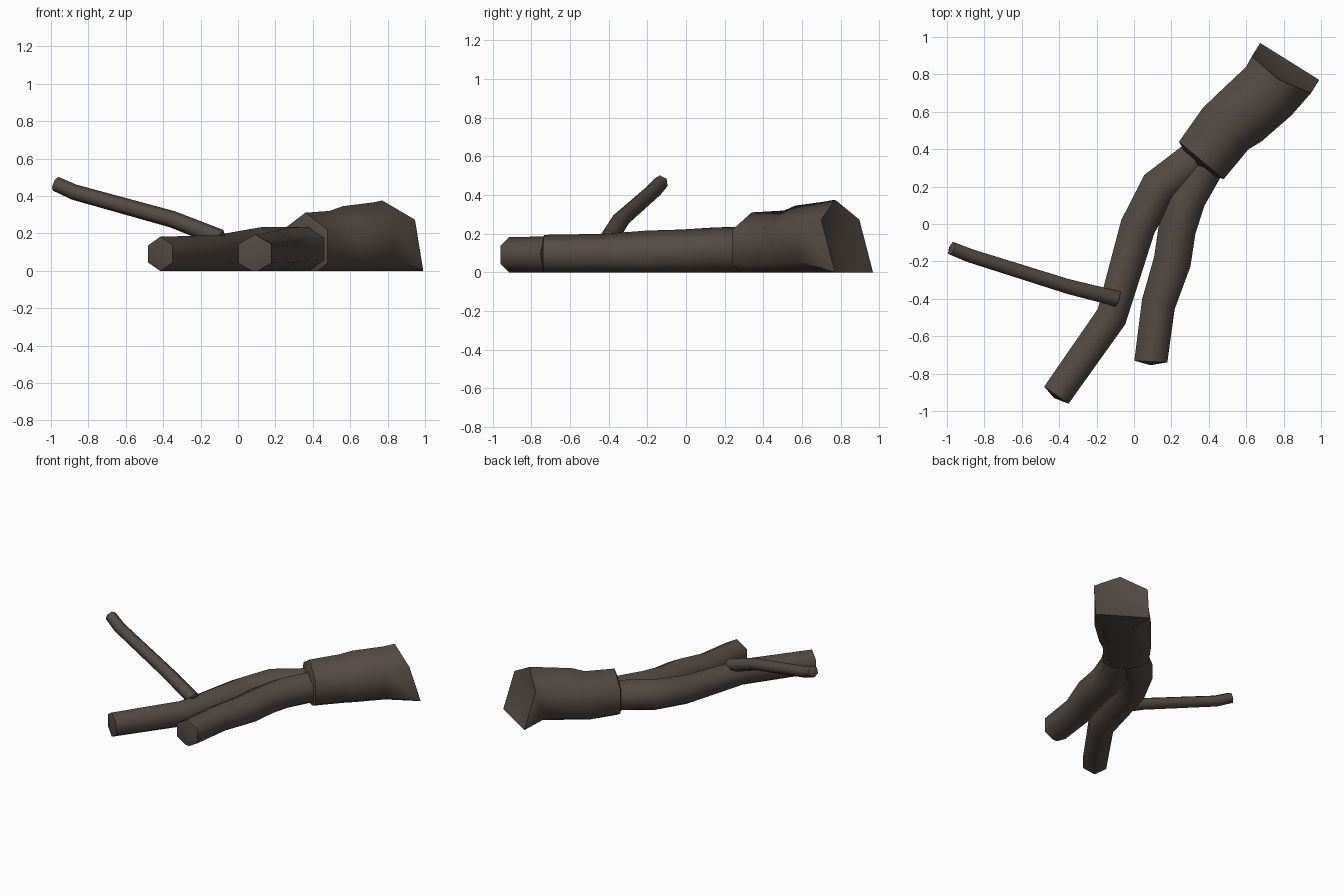
import bpy, bmesh, math
from mathutils import Vector

cube = bpy.data.objects.get("Cube")
if cube:
    bpy.data.objects.remove(cube, do_unlink=True)

bark = bpy.data.materials.new("dark_bark")
bark.use_nodes = True
bark_colour = (0.088, 0.069, 0.057, 1)
bark.diffuse_color = bark_colour
bark.node_tree.nodes["Principled BSDF"].inputs["Base Color"].default_value = bark_colour

SIDES = 6


def limb(name, rings, start_dome=0.02, end_dome=0.02, flare=False):
    """Hexagonal tube through rings of (x, y, z, radius, heading, lean), flat on the ground."""
    bm = bmesh.new()
    loops, middles = [], []
    for x, y, z, radius, heading, lean in rings:
        h, tilt = math.radians(heading), math.radians(lean)
        side = Vector((math.cos(h), math.sin(h), 0))
        ahead = Vector((-math.sin(h), math.cos(h), 0))
        up = Vector((0, 0, math.cos(tilt))) + ahead * math.sin(tilt)
        middle = Vector((x, y, z))
        middles.append((middle, side.cross(up)))
        loop = []
        for i in range(SIDES):
            a = math.tau * i / SIDES
            loop.append(bm.verts.new(middle + (side * math.sin(a) + up * math.cos(a)) * radius))
        loops.append(loop)
    # root flare: the lower corners of the broken end reach the ground
    if flare:
        for v in loops[-1]:
            if v.co.z < rings[-1][2]:
                v.co += up * (-v.co.z / up.z)
    for a, b in zip(loops, loops[1:]):
        for i in range(SIDES):
            j = (i + 1) % SIDES
            bm.faces.new((a[i], a[j], b[j], b[i]))
    # shallow pointed or hollow ends
    for loop, (middle, axis), depth in ((loops[0], middles[0], start_dome),
                                        (loops[-1], middles[-1], -end_dome)):
        tip = bm.verts.new(middle + axis * depth)
        for i in range(SIDES):
            bm.faces.new((loop[i], loop[(i + 1) % SIDES], tip))
    # flatten the underside on the ground
    cut = bmesh.ops.bisect_plane(bm, geom=bm.verts[:] + bm.edges[:] + bm.faces[:],
                                 plane_co=(0, 0, 0), plane_no=(0, 0, -1), clear_outer=True)
    rim = [e for e in cut["geom_cut"] if isinstance(e, bmesh.types.BMEdge)]
    if rim:
        bmesh.ops.holes_fill(bm, edges=[e for e in bm.edges if e.is_boundary], sides=0)
    bmesh.ops.recalc_face_normals(bm, faces=bm.faces[:])
    mesh = bpy.data.meshes.new(name)
    bm.to_mesh(mesh)
    bm.free()
    mesh.materials.append(bark)
    obj = bpy.data.objects.new(name, mesh)
    bpy.context.collection.objects.link(obj)
    bpy.ops.object.select_all(action="DESELECT")
    obj.select_set(True)
    bpy.context.view_layer.objects.active = obj
    bpy.ops.object.shade_smooth_by_angle(angle=math.radians(62))
    return obj


# thick broken trunk
limb("trunk", [
    (0.36, 0.34, 0.13, 0.18, -40, 0),
    (0.49, 0.51, 0.13, 0.19, -42, 0),
    (0.56, 0.565, 0.145, 0.20, -46, 0),
    (0.72, 0.71, 0.16, 0.205, -47, 0),
    (0.805, 0.825, 0.17, 0.215, -32, -17),
], start_dome=0.06, end_dome=-0.04, flare=True)

# two long forks lying on the ground
limb("right_fork", [
    (-0.415, -0.915, 0.09, 0.092, -35, 0),
    (-0.12, -0.495, 0.093, 0.097, -29, 0),
    (0.02, -0.015, 0.105, 0.11, -22, 0),
    (0.13, 0.195, 0.118, 0.116, -42, 0),
    (0.36, 0.37, 0.12, 0.115, -47, 0),
])
limb("left_fork", [
    (0.09, -0.735, 0.092, 0.102, -3, 0),
    (0.13, -0.43, 0.094, 0.105, -17, 0),
    (0.205, -0.2, 0.1, 0.116, -15, 0),
    (0.23, -0.03, 0.105, 0.116, -12, 0),
    (0.28, 0.13, 0.113, 0.118, -18, 0),
    (0.38, 0.31, 0.117, 0.118, -25, 0),
])

# thin raised twig
limb("twig", [
    (-0.09, -0.40, 0.172, 0.048, 72, -14),
    (-0.35, -0.335, 0.275, 0.045, 72, -16),
    (-0.875, -0.17, 0.42, 0.042, 72, -17),
    (-0.975, -0.13, 0.465, 0.040, 68, -22),
], start_dome=0.015, end_dome=0.012)
